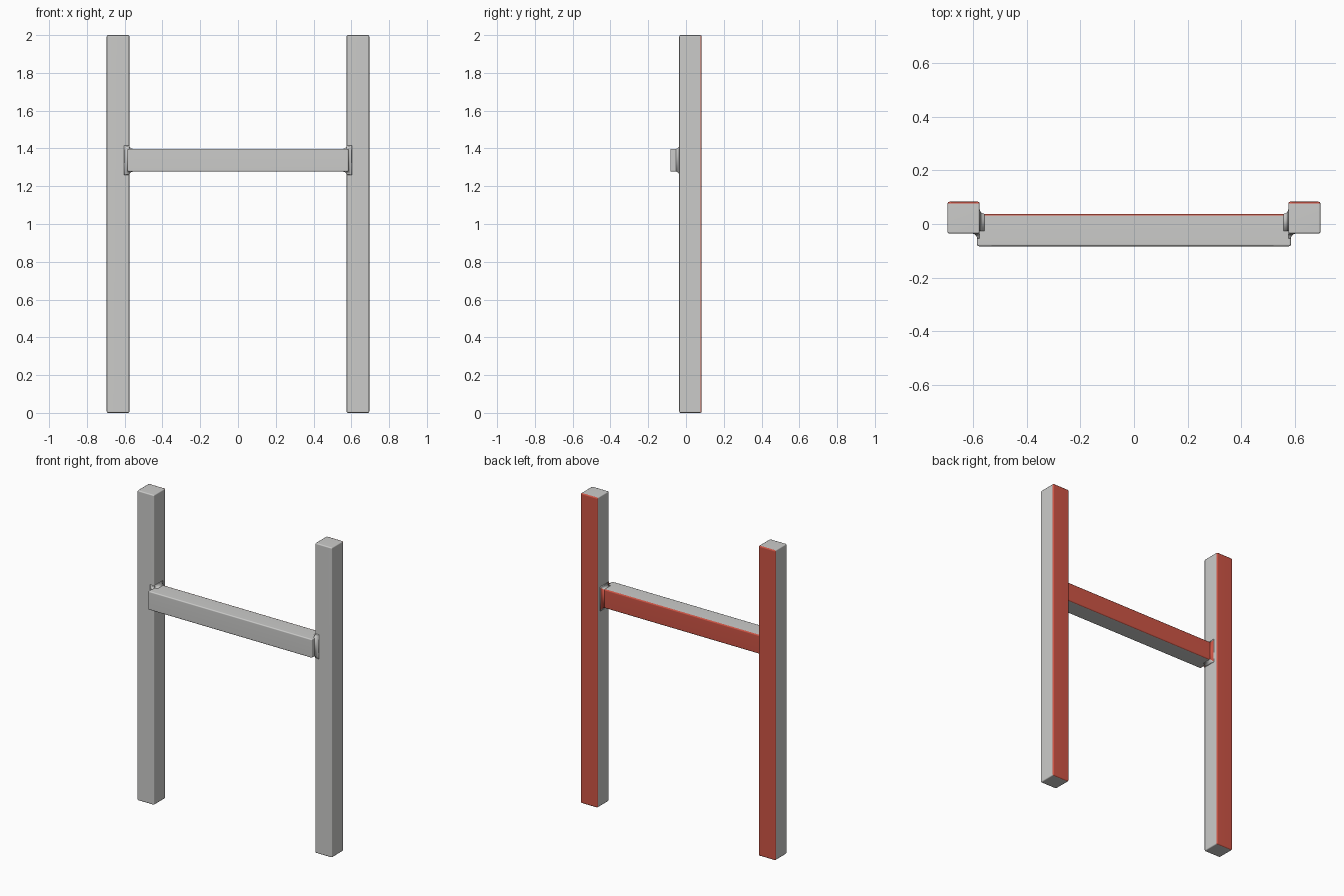
import bpy, bmesh, math
from mathutils import Vector

old = bpy.data.objects.get("Cube")
if old:
    bpy.data.objects.remove(old, do_unlink=True)


def material(name, colour):
    m = bpy.data.materials.new(name)
    m.use_nodes = True
    m.diffuse_color = colour
    m.node_tree.nodes["Principled BSDF"].inputs["Base Color"].default_value = colour
    return m


GREY = material("light grey", (0.6, 0.6, 0.59, 1))
RED = material("brick red", (0.62, 0.09, 0.06, 1))

HALF_X, POST_IN, RAIL_END = 0.695, 0.575, 0.585
POST_Y = (-0.036, 0.083)
RAIL_Y = (-0.083, 0.038)
RAIL_Z = (1.277, 1.398)
FILLET = 0.018


def finish(name, bm):
    """Make the object, with red on everything that faces the back."""
    bmesh.ops.recalc_face_normals(bm, faces=bm.faces)
    bm.normal_update()
    for f in bm.faces:
        f.smooth = True
        f.material_index = 1 if f.normal.y > 0.3 else 0
    mesh = bpy.data.meshes.new(name)
    bm.to_mesh(mesh)
    bm.free()
    mesh.materials.append(GREY)
    mesh.materials.append(RED)
    ob = bpy.data.objects.new(name, mesh)
    bpy.context.collection.objects.link(ob)
    return ob


def beam(name, xs, ys, zs):
    """Square beam with softly rounded edges."""
    bm = bmesh.new()
    bmesh.ops.create_cube(bm, size=1)
    for v in bm.verts:
        v.co = [sum(r) / 2 + c * (r[1] - r[0]) for c, r in zip(v.co, (xs, ys, zs))]
    bmesh.ops.bevel(bm, geom=bm.edges[:], offset=0.007, segments=2,
                    profile=0.5, affect='EDGES')
    ob = finish(name, bm)
    mod = ob.modifiers.new("flat sides", 'WEIGHTED_NORMAL')
    mod.keep_sharp = True
    return ob


def flare(name, ring, steps=5):
    """Loft four-cornered rings that sweep out in a concave quarter round."""
    bm = bmesh.new()
    rows = []
    for i in range(steps + 1):
        a = math.pi / 2 * i / steps
        d = FILLET * (1 - math.sin(a))    # distance from the post
        grow = FILLET * (1 - math.cos(a))  # spread along the post
        rows.append([bm.verts.new(Vector(p)) for p in ring(d, grow)])
    for a, b in zip(rows, rows[1:]):
        for k in range(4):
            n = (k + 1) % 4
            bm.faces.new((a[k], a[n], b[n], b[k]))
    bm.faces.new(rows[0])
    bm.faces.new(rows[-1])
    return finish(name, bm)


def rectangle(us, zs):
    return [(us[0], zs[0]), (us[1], zs[0]), (us[1], zs[1]), (us[0], zs[1])]


for side, label in ((1, "left"), (-1, "right")):
    # Upright post
    beam(label + "_post", sorted((side * POST_IN, side * HALF_X)), POST_Y, (0, 2))

    # Fillet between the rail and the inner side of the post
    def inner_ring(d, g):
        zs = (RAIL_Z[0] - g, RAIL_Z[1] + g)
        return [(side * (POST_IN - d), y, z)
                for y, z in rectangle((POST_Y[0] + 0.01, RAIL_Y[1] + g), zs)]

    # Fillet between the rail end and the front of the post
    def front_ring(d, g):
        zs = (RAIL_Z[0] - g, RAIL_Z[1] + g)
        return [(side * x, POST_Y[0] - d, z)
                for x, z in rectangle((POST_IN, RAIL_END + g), zs)]

    flare(label + "_inner_fillet", inner_ring)
    flare(label + "_front_fillet", front_ring)

# Cross rail
beam("cross_rail", (-RAIL_END, RAIL_END), RAIL_Y, RAIL_Z)
